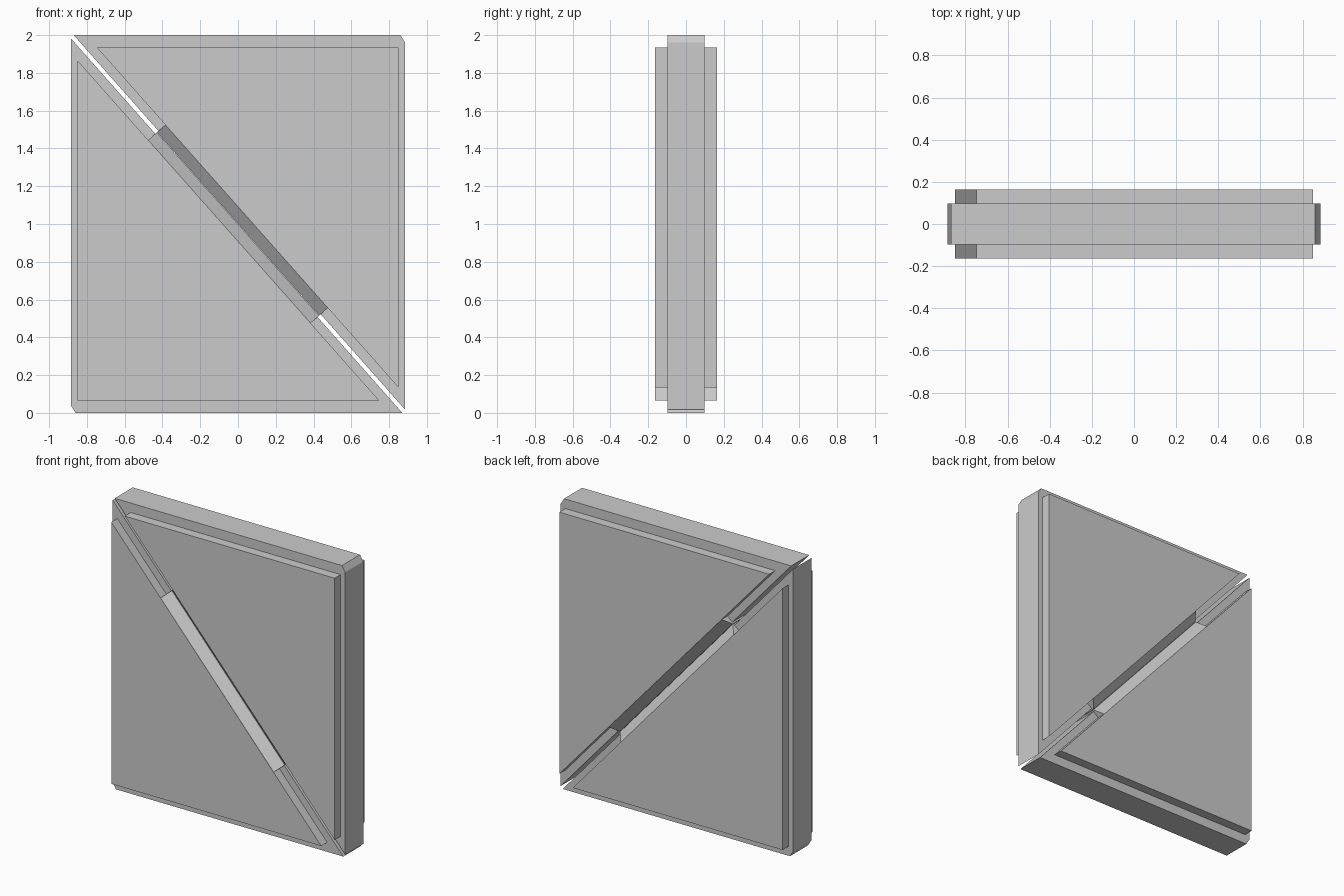
import bpy
from mathutils import Vector

if "Cube" in bpy.data.objects:
    bpy.data.objects.remove(bpy.data.objects["Cube"])

CENTRE = Vector((0, 0, 1))
ALONG = Vector((0.885, 0, -1)).normalized()    # runs down the diagonal split
ACROSS = Vector((-0.749, 0, -0.663))           # from the split into the lower half


def loft(name, ring_a, ring_b):
    """Solid between two matching rings of points."""
    n = len(ring_a)
    faces = [tuple(range(n)), tuple(range(2 * n - 1, n - 1, -1))]
    faces += [(i, i + n, (i + 1) % n + n, (i + 1) % n) for i in range(n)]
    mesh = bpy.data.meshes.new(name)
    mesh.from_pydata([*ring_a, *ring_b], [], faces)
    import bmesh
    bm = bmesh.new()
    bm.from_mesh(mesh)
    bmesh.ops.recalc_face_normals(bm, faces=bm.faces)
    bm.to_mesh(mesh)
    bm.free()
    obj = bpy.data.objects.new(name, mesh)
    bpy.context.collection.objects.link(obj)


def turn(p, side):
    """The upper half is the lower half turned 180 degrees about the centre."""
    x, y, z = p
    return (x, y, z) if side == "lower" else (-x, y, 2 - z)


def slab(name, outline, half, side):
    loft(name, [turn((x, -half, z), side) for x, z in outline],
         [turn((x, half, z), side) for x, z in outline])


frame = [(-0.885, 1.983), (-0.885, 0.04), (-0.86, 0), (0.87, 0)]
panel = [(-0.85, 1.866), (-0.85, 0.065), (0.748, 0.065)]
# Sloped lip section: distance from the split, depth
lip = [(0.001, -0.105), (0.063, -0.163), (0.063, 0.163), (0.001, 0.105)]

for side in ("lower", "upper"):
    # Thin outer frame and thicker raised panel
    slab(side + "_door_frame", frame, 0.098, side)
    slab(side + "_door_panel", panel, 0.163, side)
    # Lip closing the middle of the diagonal gap
    rings = [[turn(CENTRE + ALONG * t + ACROSS * d + Vector((0, y, 0)), side)
              for d, y in lip] for t in (-0.648, 0.648)]
    loft(side + "_door_lip", *rings)
